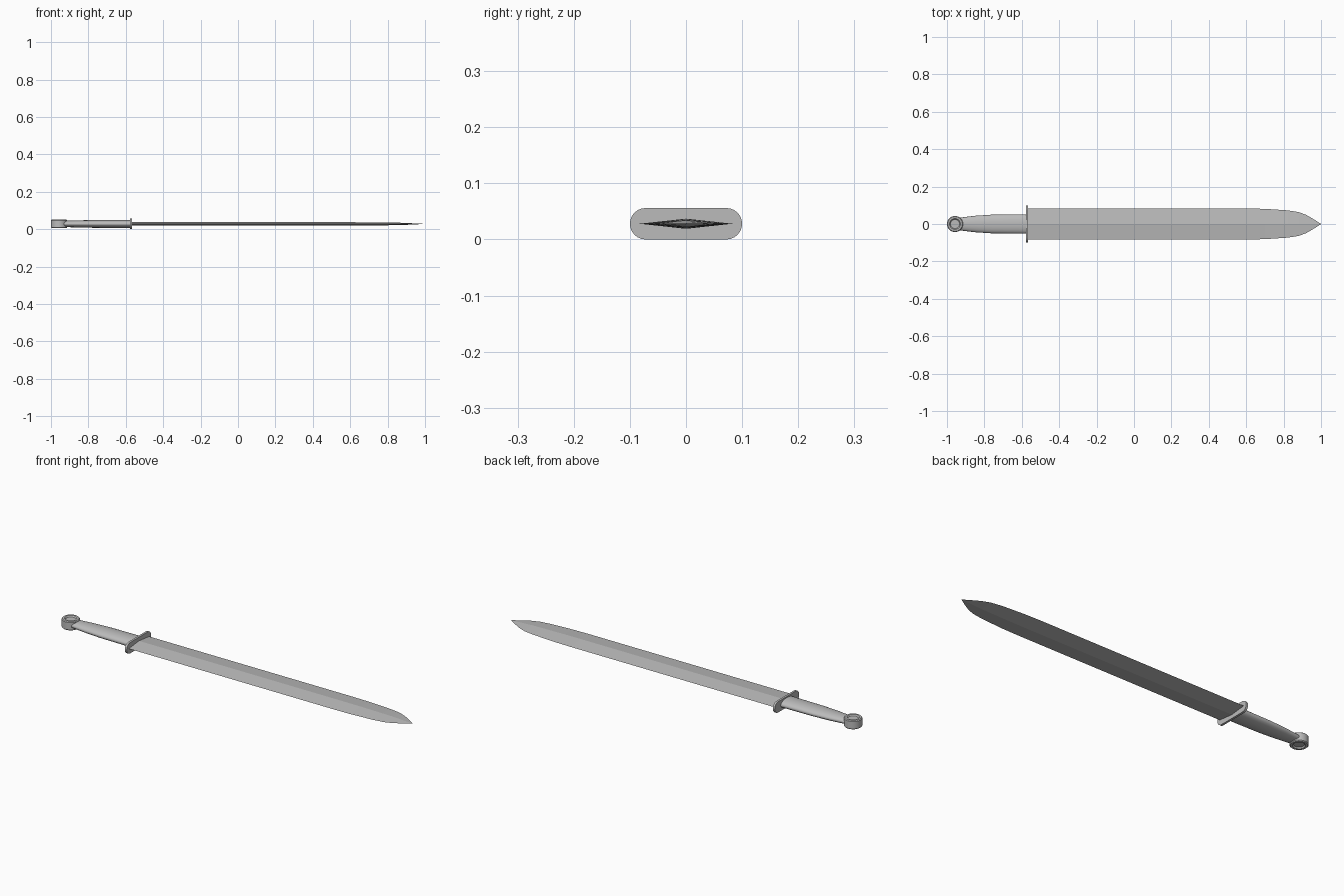
import bpy
import bmesh
from math import sin, cos, pi, radians

MID = 0.028  # height of the sword's middle plane

cube = bpy.data.objects.get("Cube")
if cube:
    bpy.data.objects.remove(cube, do_unlink=True)

steel = bpy.data.materials.new("steel grey")
steel.use_nodes = True
GREY = (0.5, 0.5, 0.5, 1)
steel.diffuse_color = GREY
steel.node_tree.nodes["Principled BSDF"].inputs["Base Color"].default_value = GREY


def loft(name, rings, smooth=None):
    """Skin a list of equal-length closed rings and cap both ends."""
    bm = bmesh.new()
    loops = [[bm.verts.new(p) for p in ring] for ring in rings]
    for a, b in zip(loops, loops[1:]):
        for i in range(len(a)):
            j = (i + 1) % len(a)
            bm.faces.new((a[i], a[j], b[j], b[i]))
    bm.faces.new(loops[0])
    bm.faces.new(loops[-1])
    bmesh.ops.remove_doubles(bm, verts=bm.verts, dist=0.00005)
    bmesh.ops.recalc_face_normals(bm, faces=bm.faces)
    mesh = bpy.data.meshes.new(name)
    bm.to_mesh(mesh)
    bm.free()
    mesh.materials.append(steel)
    obj = bpy.data.objects.new(name, mesh)
    bpy.context.collection.objects.link(obj)
    if smooth:
        bpy.ops.object.select_all(action="DESELECT")
        obj.select_set(True)
        bpy.context.view_layer.objects.active = obj
        bpy.ops.object.shade_smooth_by_angle(angle=radians(smooth))
    return obj


def oval(x, ry, rz, n=24):
    return [(x, ry * cos(2 * pi * i / n), MID + rz * sin(2 * pi * i / n)) for i in range(n)]


def stadium(x, half_y, r, n=12):
    pts = []
    for side, start in ((1, -pi / 2), (-1, pi / 2)):
        for i in range(n + 1):
            a = start + pi * i / n
            pts.append((x, side * (half_y - r) + r * cos(a), MID + r * sin(a)))
    return pts


# Blade: diamond section narrowing to a leaf-shaped point
outline = [(-0.572, 0.083, 0.009), (0.6, 0.083, 0.009), (0.7, 0.081, 0.0085),
           (0.82, 0.073, 0.007), (0.88, 0.064, 0.006), (0.92, 0.049, 0.004),
           (0.96, 0.026, 0.002), (1.0, 0.0005, 0.0003)]
loft("blade", [[(x, w, MID), (x, 0, MID + t), (x, -w, MID), (x, 0, MID - t)]
               for x, w, t in outline])

# Guard: thin rounded plate
loft("guard", [stadium(-0.578, 0.1, 0.028), stadium(-0.567, 0.1, 0.028)], 30)

# Grip: oval bar tapering towards the pommel
loft("grip", [oval(x, ry, rz) for x, ry, rz in
              [(-0.93, 0.034, 0.017), (-0.85, 0.044, 0.019),
               (-0.76, 0.05, 0.021), (-0.575, 0.052, 0.022)]], 40)

# Pommel: upright disc with a shallow dish in both faces
half = [(0.024, 0.017), (0.029, 0.023), (0.039, 0.023), (0.043, 0.019)]
profile = half + [(r, -z) for r, z in reversed(half)]
N = 32
loft("pommel", [[(-0.957 + r * cos(2 * pi * i / N), r * sin(2 * pi * i / N), MID + z)
                 for i in range(N)] for r, z in profile], 30)
